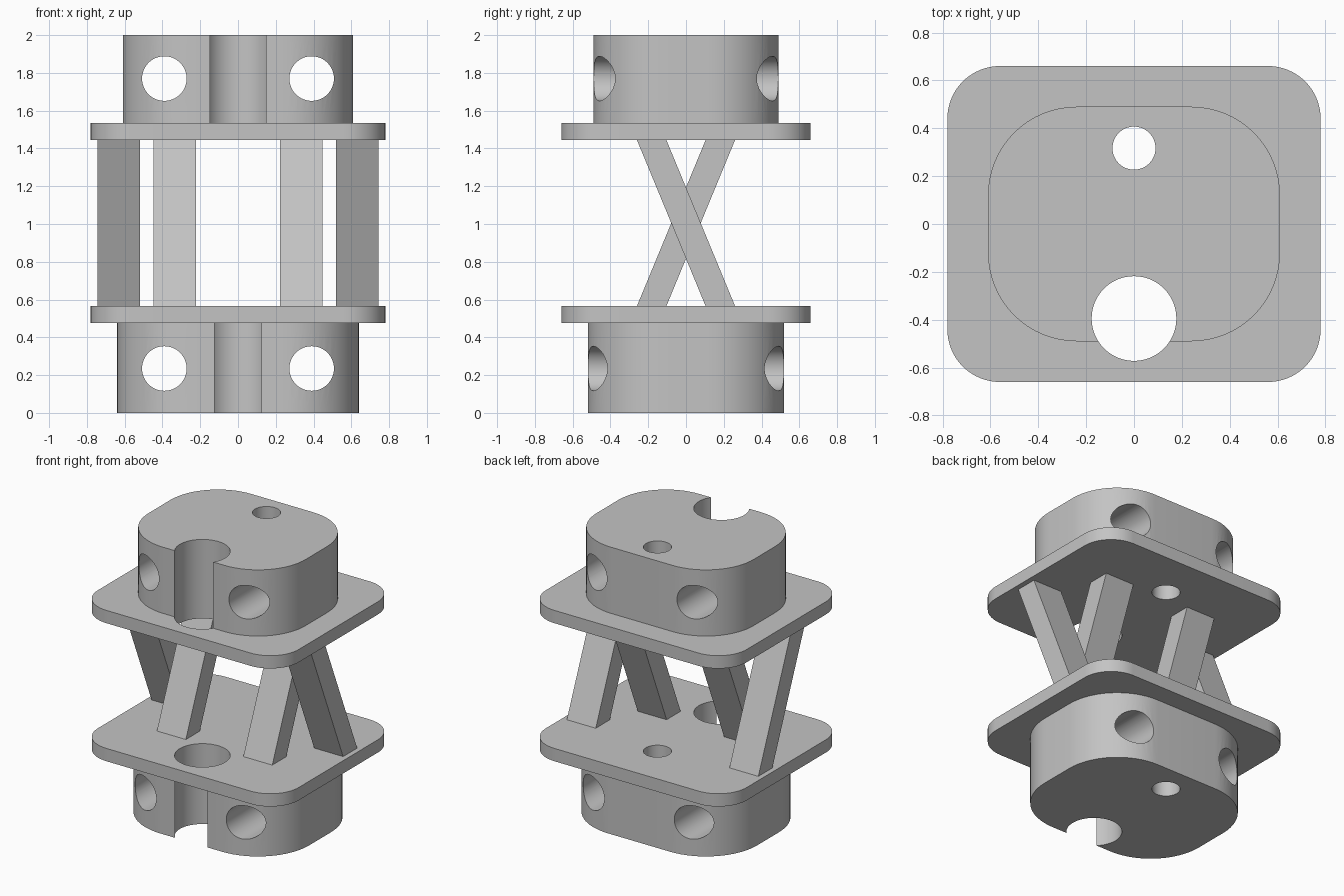
import bpy, bmesh
from math import pi, cos, sin, radians
from mathutils import Matrix

cube = bpy.data.objects.get("Cube")
if cube:
    bpy.data.objects.remove(cube, do_unlink=True)

grey = bpy.data.materials.new("plain grey")
grey.use_nodes = True
grey.diffuse_color = (0.55, 0.55, 0.55, 1)
grey.node_tree.nodes["Principled BSDF"].inputs["Base Color"].default_value = (0.55, 0.55, 0.55, 1)


def make_object(name, bm):
    bmesh.ops.recalc_face_normals(bm, faces=bm.faces)
    mesh = bpy.data.meshes.new(name)
    bm.to_mesh(mesh)
    bm.free()
    mesh.materials.append(grey)
    obj = bpy.data.objects.new(name, mesh)
    bpy.context.collection.objects.link(obj)
    return obj


def prism(name, bottom, top):
    """Solid between two outlines with matching points."""
    bm = bmesh.new()
    low = [bm.verts.new(p) for p in bottom]
    high = [bm.verts.new(p) for p in top]
    bm.faces.new(low)
    bm.faces.new(high)
    n = len(low)
    for i in range(n):
        j = (i + 1) % n
        bm.faces.new((low[i], low[j], high[j], high[i]))
    return make_object(name, bm)


def rounded_slab(name, half_x, half_y, radius, z0, z1, steps=16):
    outline = []
    for k, (sx, sy) in enumerate([(1, 1), (-1, 1), (-1, -1), (1, -1)]):
        for i in range(steps + 1):
            a = (k + i / steps) * pi / 2
            outline.append((sx * (half_x - radius) + radius * cos(a),
                            sy * (half_y - radius) + radius * sin(a)))
    return prism(name, [(x, y, z0) for x, y in outline], [(x, y, z1) for x, y in outline])


def drill(obj, location, radius, axis="Z"):
    """Cut a round through hole along an axis."""
    bm = bmesh.new()
    turn = Matrix.Rotation(pi / 2, 4, "X") if axis == "Y" else Matrix.Identity(4)
    bmesh.ops.create_cone(bm, cap_ends=True, segments=64, radius1=radius, radius2=radius,
                          depth=5, matrix=Matrix.Translation(location) @ turn)
    cutter = make_object("hole_cutter", bm)
    cutter.hide_render = True
    mod = obj.modifiers.new("hole", "BOOLEAN")
    mod.operation = "DIFFERENCE"
    mod.solver = "EXACT"
    mod.object = cutter
    bpy.ops.object.select_all(action="DESELECT")
    bpy.context.view_layer.objects.active = obj
    obj.select_set(True)
    bpy.ops.object.modifier_apply(modifier=mod.name)
    bpy.data.objects.remove(cutter, do_unlink=True)


# End blocks and flange plates
lower_block = rounded_slab("lower_block", 0.64, 0.52, 0.40, 0, 0.475)
lower_plate = rounded_slab("lower_plate", 0.78, 0.66, 0.22, 0.475, 0.565)
upper_plate = rounded_slab("upper_plate", 0.78, 0.66, 0.22, 1.445, 1.535)
upper_block = rounded_slab("upper_block", 0.61, 0.49, 0.37, 1.535, 2)

# Vertical bores: large one opens the front of the blocks, small one at the back
for part in (lower_block, lower_plate, upper_plate, upper_block):
    drill(part, (0, -0.395, 1), 0.177)
    drill(part, (0, 0.317, 1), 0.09)

# Front-to-back cross holes in both blocks
for block, z in ((lower_block, 0.235), (upper_block, 1.77)):
    for side in (-1, 1):
        drill(block, (side * 0.39, 0, z), 0.118, "Y")

for part in (lower_block, lower_plate, upper_plate, upper_block):
    bpy.ops.object.select_all(action="DESELECT")
    bpy.context.view_layer.objects.active = part
    part.select_set(True)
    bpy.ops.object.shade_smooth_by_angle(angle=radians(30))


# Slanted struts: outer pair leans forward, inner pair leans back
def strut(name, x, lean):
    def section(y, z):
        return [(x + sx * 0.1125, y + sy * 0.078, z)
                for sx, sy in ((-1, -1), (1, -1), (1, 1), (-1, 1))]
    prism(name, section(-lean * 0.182, 0.565), section(lean * 0.182, 1.445))


for side, label in ((1, "left"), (-1, "right")):
    strut("outer_strut_" + label, side * 0.632, -1)
    strut("inner_strut_" + label, side * 0.336, 1)
